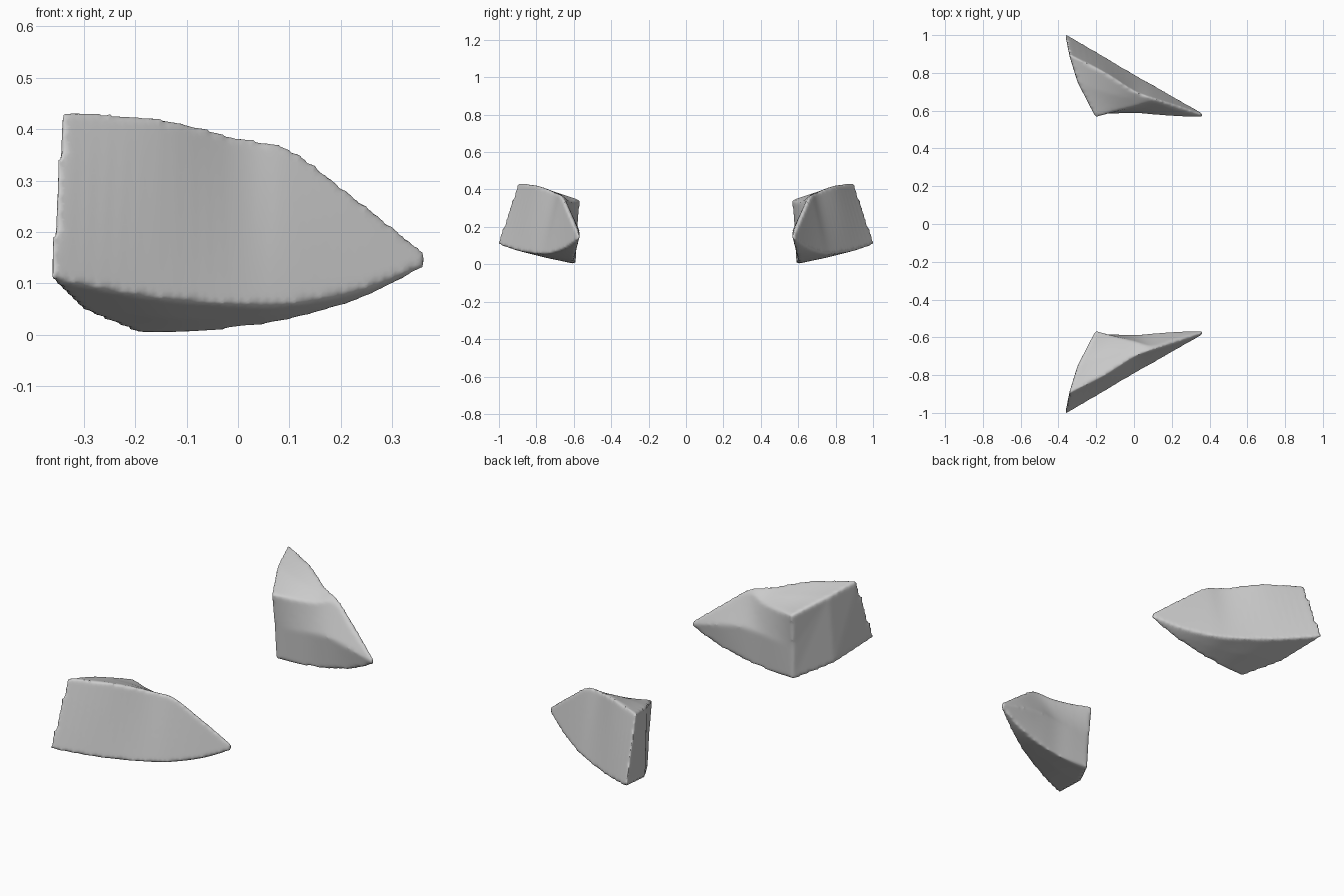
import bpy, bmesh
from mathutils import Vector

if "Cube" in bpy.data.objects:
    bpy.data.objects.remove(bpy.data.objects["Cube"])

# Rails run from the broad end (-x) to the pointed tip (+x)
RAILS = [
    # outer top edge
    [(-.345, -.90, .435), (-.15, -.80, .423), (0, -.705, .387), (.1, -.668, .364), (.23, -.627, .268), (.365, -.580, .160)],
    # outer bottom edge
    [(-.367, -1.01, .108), (-.18, -.90, .073), (0, -.793, .057), (.1, -.737, .058), (.23, -.662, .083), (.365, -.585, .135)],
    # middle of underside
    [(-.305, -.77, .047), (-.14, -.74, .033), (0, -.69, .032), (.1, -.665, .042), (.23, -.625, .073), (.365, -.578, .132)],
    # inner bottom edge
    [(-.195, -.59, .000), (-.10, -.595, .003), (0, -.60, .013), (.1, -.595, .029), (.23, -.588, .066), (.365, -.572, .132)],
    # middle of inner face
    [(-.20, -.583, .17), (-.10, -.585, .18), (0, -.588, .19), (.1, -.58, .20), (.23, -.57, .18), (.365, -.568, .146)],
    # inner top edge
    [(-.205, -.565, .345), (-.10, -.595, .335), (0, -.62, .335), (.1, -.645, .348), (.23, -.605, .255), (.365, -.570, .158)],
    # middle of top
    [(-.295, -.74, .40), (-.13, -.69, .383), (0, -.665, .364), (.1, -.657, .359), (.23, -.616, .263), (.365, -.575, .160)],
]
STEPS = 6


def smooth_rail(points):
    """Catmull-Rom curve through the points."""
    p = [Vector(q) for q in points]
    p = [2 * p[0] - p[1]] + p + [2 * p[-1] - p[-2]]
    out = []
    for i in range(1, len(p) - 2):
        a, b, c, d = p[i - 1:i + 3]
        for k in range(STEPS):
            t = k / STEPS
            out.append(0.5 * (2 * b + (c - a) * t + (2 * a - 5 * b + 4 * c - d) * t * t
                              + (3 * b - a - 3 * c + d) * t ** 3))
    out.append(p[-2])
    return out


# Loft the body between the rails
bm = bmesh.new()
rows = [[bm.verts.new(v) for v in smooth_rail(r)] for r in RAILS]
n = len(rows)
for i in range(n):
    a, b = rows[i], rows[(i + 1) % n]
    for k in range(len(a) - 1):
        bm.faces.new((a[k], b[k], b[k + 1], a[k + 1]))

# Close the gently bowed broad end and the tip
end = [r[0] for r in rows]
bm.faces.new((end[0], end[1], end[2], end[6]))
bm.faces.new((end[6], end[2], end[3], end[4]))
bm.faces.new((end[6], end[4], end[5]))
bm.faces.new([r[-1] for r in rows])
bmesh.ops.recalc_face_normals(bm, faces=bm.faces)

mesh = bpy.data.meshes.new("lamp_housings")
bm.to_mesh(mesh)
bm.free()
obj = bpy.data.objects.new("lamp_housings", mesh)
bpy.context.collection.objects.link(obj)

# Soften the edges, then mirror to the opposite side
rem = obj.modifiers.new("even_surface", 'REMESH')
rem.mode = 'VOXEL'
rem.voxel_size = 0.01
rem.use_smooth_shade = True
soft = obj.modifiers.new("soft_edges", 'SMOOTH')
soft.factor = 0.5
soft.iterations = 5
mir = obj.modifiers.new("other_side", 'MIRROR')
mir.use_axis = (False, True, False)
mir.use_mirror_merge = False
